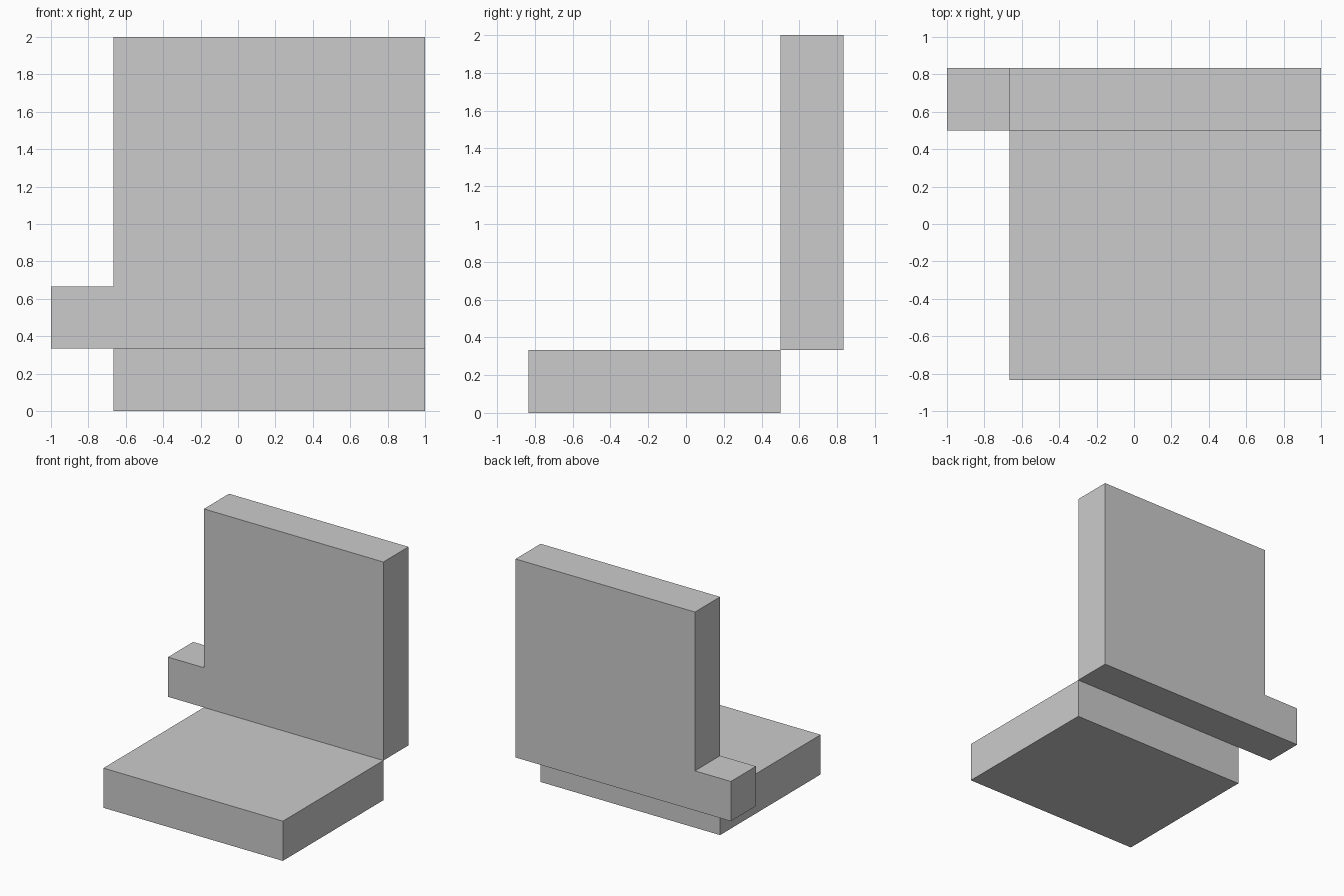
import bpy, bmesh

if "Cube" in bpy.data.objects:
    bpy.data.objects.remove(bpy.data.objects["Cube"])

U = 1 / 3  # all dimensions are whole or half multiples of this unit


def extrude_profile(name, points, y0, y1):
    """Extrude a closed x-z outline from y0 to y1."""
    bm = bmesh.new()
    face = bm.faces.new([bm.verts.new((x * U, y0 * U, z * U)) for x, z in points])
    result = bmesh.ops.extrude_face_region(bm, geom=[face])
    moved = [v for v in result["geom"] if isinstance(v, bmesh.types.BMVert)]
    bmesh.ops.translate(bm, verts=moved, vec=(0, (y1 - y0) * U, 0))
    bmesh.ops.recalc_face_normals(bm, faces=bm.faces)
    mesh = bpy.data.meshes.new(name)
    bm.to_mesh(mesh)
    bm.free()
    obj = bpy.data.objects.new(name, mesh)
    bpy.context.collection.objects.link(obj)
    return obj


# Flat base slab
extrude_profile("base_slab", [(-2, 0), (3, 0), (3, 1), (-2, 1)], -2.5, 1.5)

# Upright back panel with a tab on its lower left corner
extrude_profile("back_panel",
                [(-3, 1), (3, 1), (3, 6), (-2, 6), (-2, 2), (-3, 2)], 1.5, 2.5)
